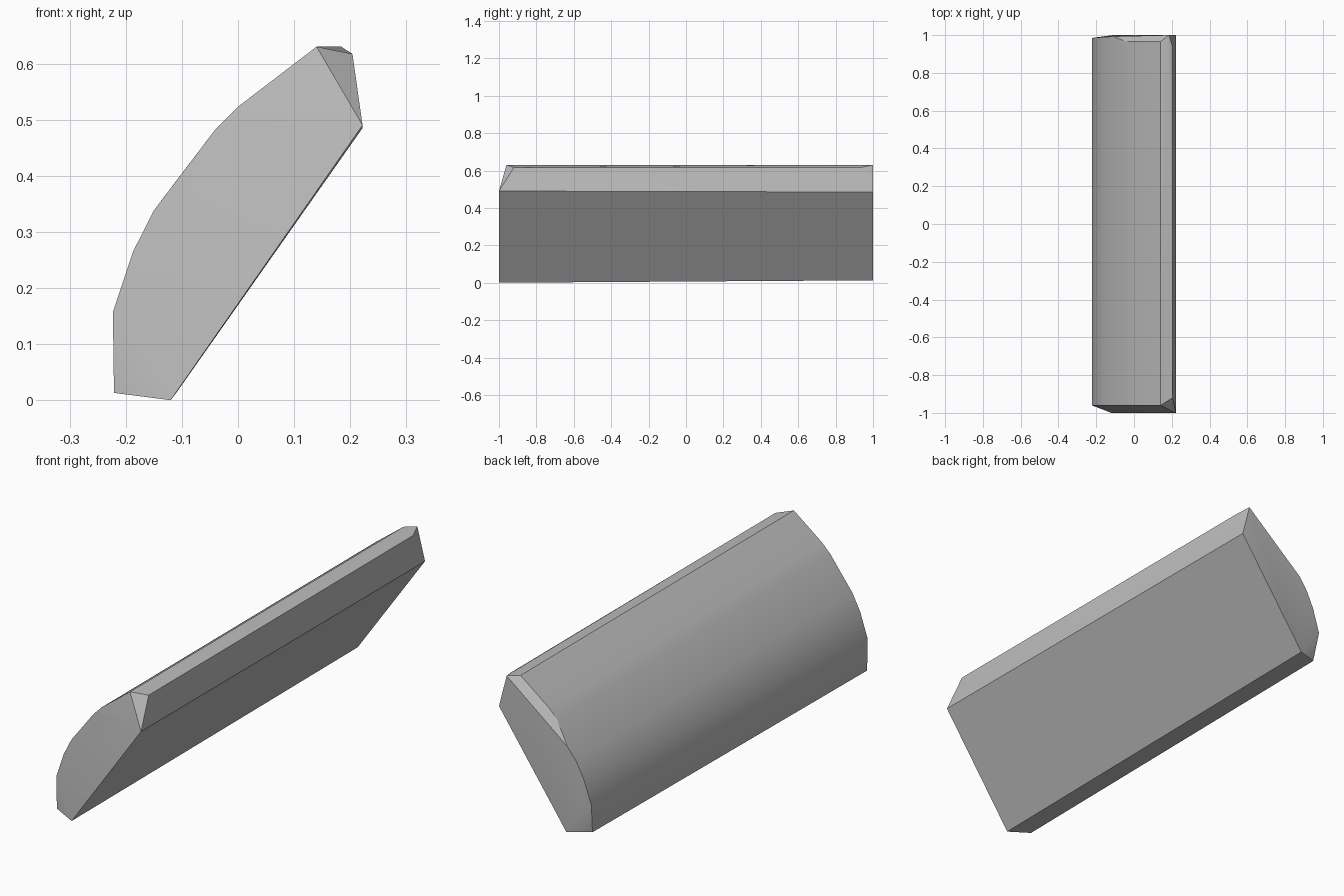
import bpy
import bmesh
import math

cube = bpy.data.objects.get("Cube")
if cube:
    bpy.data.objects.remove(cube, do_unlink=True)

# Plain grey finish
grey = bpy.data.materials.new("plain_grey")
grey.use_nodes = True
colour = (0.5, 0.5, 0.5, 1)
grey.diffuse_color = colour
grey.node_tree.nodes["Principled BSDF"].inputs["Base Color"].default_value = colour

# Curved back profile (x, z) with the depth of its rear end
arc = [(.14, .63, .965), (0, .523, .965), (-.04, .483, .965),
       (-.11, .391, .993), (-.15, .338, .99), (-.187, .265, .988),
       (-.223, .157, .985)]
front_inset = -.96

points = []
for x, z, rear in arc:
    points += [(x, front_inset, z), (x, rear, z)]

# Lower lip, flat underside corners and chamfered top ridge
points += [(-.221, front_inset, .013), (-.211, .96, .023)]
points += [(-.12, -1, 0), (-.11, 1, .013)]
points += [(.222, -1, .49), (.222, 1, .485)]
points += [(.204, -.92, .617), (.204, .94, .617), (.184, 1, .63)]

# Wrap the corners into one faceted solid
bm = bmesh.new()
for p in points:
    bm.verts.new(p)
hull = bmesh.ops.convex_hull(bm, input=bm.verts[:])
loose = {g for g in hull["geom_interior"] if isinstance(g, bmesh.types.BMVert)}
bmesh.ops.delete(bm, geom=list(loose), context="VERTS")
bmesh.ops.dissolve_limit(bm, angle_limit=math.radians(1),
                         verts=bm.verts[:], edges=bm.edges[:])
bmesh.ops.recalc_face_normals(bm, faces=bm.faces[:])
mesh = bpy.data.meshes.new("curved_block")
bm.to_mesh(mesh)
bm.free()
mesh.materials.append(grey)

block = bpy.data.objects.new("curved_block", mesh)
bpy.context.collection.objects.link(block)
bpy.ops.object.select_all(action="DESELECT")
block.select_set(True)
bpy.context.view_layer.objects.active = block
bpy.ops.object.shade_smooth_by_angle(angle=math.radians(25))
